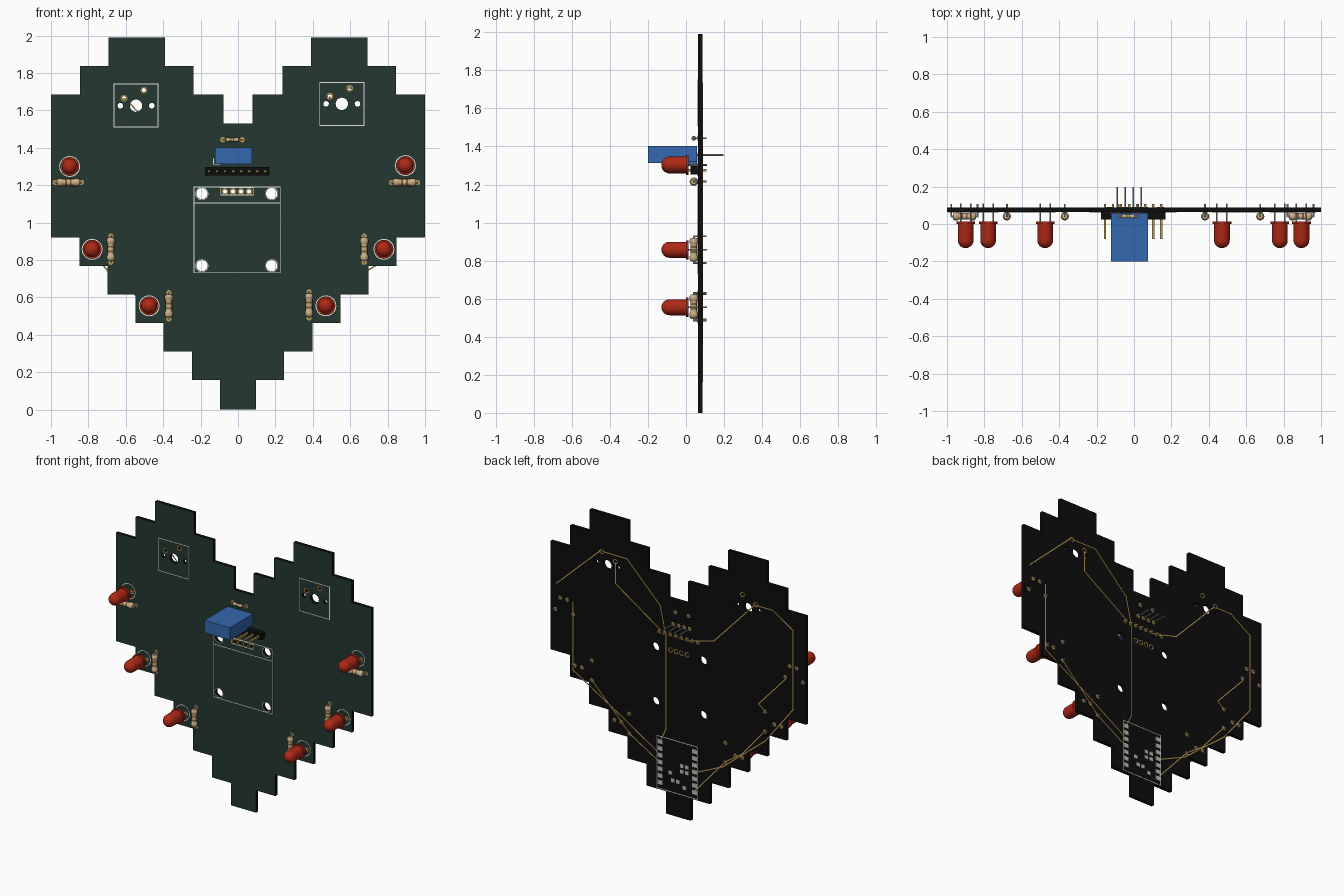
import bpy, bmesh, math
from mathutils import Vector, Matrix

if "Cube" in bpy.data.objects:
    bpy.data.objects.remove(bpy.data.objects["Cube"])

FRONT, BACK = 0.063, 0.087


def material(name, r, g, b):
    m = bpy.data.materials.new(name)
    m.use_nodes = True
    m.diffuse_color = (r, g, b, 1)
    m.node_tree.nodes["Principled BSDF"].inputs["Base Color"].default_value = (r, g, b, 1)
    return m


GREEN = material("board green", .018, .039, .029)
BLACK = material("black", .004, .004, .004)
RED = material("red lens", .42, .022, .008)
BLUE = material("blue", .035, .14, .43)
SILVER = material("silver", .5, .5, .48)
GOLD = material("gold", .5, .32, .08)
WHITE = material("white print", .85, .85, .82)
BEIGE = material("beige", .6, .43, .25)
BROWN = material("brown band", .22, .11, .04)


def finish(name, bm, *mats, smooth=False):
    bmesh.ops.recalc_face_normals(bm, faces=bm.faces)
    mesh = bpy.data.meshes.new(name)
    bm.to_mesh(mesh)
    bm.free()
    ob = bpy.data.objects.new(name, mesh)
    bpy.context.collection.objects.link(ob)
    for m in mats:
        mesh.materials.append(m)
    if smooth:
        bpy.ops.object.select_all(action="DESELECT")
        ob.select_set(True)
        bpy.context.view_layer.objects.active = ob
        bpy.ops.object.shade_smooth_by_angle(angle=math.radians(40))
    return ob


def box(bm, x0, x1, y0, y1, z0, z1):
    mat = Matrix.Translation(((x0 + x1) / 2, (y0 + y1) / 2, (z0 + z1) / 2))
    bmesh.ops.create_cube(bm, size=1, matrix=mat @ Matrix.Diagonal((x1 - x0, y1 - y0, z1 - z0, 1)))


def rod(bm, a, b, r, sides=8):
    a, b = Vector(a), Vector(b)
    mat = Matrix.Translation((a + b) / 2) @ (b - a).to_track_quat("Z", "Y").to_matrix().to_4x4()
    bmesh.ops.create_cone(bm, cap_ends=True, segments=sides, radius1=r, radius2=r,
                          depth=(b - a).length, matrix=mat)


def lathe(bm, profile, centre, axis, sides=24):
    """Revolve (radius, distance) points about an axis through centre."""
    rot = Vector(axis).to_track_quat("Z", "Y").to_matrix().to_4x4()
    verts = [bm.verts.new((r, 0, t)) for r, t in profile]
    edges = [bm.edges.new(p) for p in zip(verts, verts[1:])]
    got = bmesh.ops.spin(bm, geom=verts + edges, cent=(0, 0, 0), axis=(0, 0, 1),
                         angle=math.tau, steps=sides, use_merge=True)
    new = {v for e in edges for f in e.link_faces for v in f.verts} | set(verts)
    stack = list(new)
    while stack:
        for e in stack.pop().link_edges:
            for v in e.verts:
                if v not in new:
                    new.add(v)
                    stack.append(v)
    bmesh.ops.transform(bm, matrix=Matrix.Translation(centre) @ rot, verts=list(new))
    bmesh.ops.remove_doubles(bm, verts=list(new), dist=1e-5)


def strip(bm, points, y, width):
    """Flat printed line through (x, z) points."""
    for (ax, az), (bx, bz) in zip(points, points[1:]):
        d = Vector((bx - ax, 0, bz - az))
        mat = Matrix.Translation(((ax + bx) / 2, y, (az + bz) / 2)) @ \
            Matrix.Rotation(-math.atan2(d.z, d.x), 4, "Y") @ \
            Matrix.Diagonal((d.length + width, .002, width, 1))
        bmesh.ops.create_cube(bm, size=1, matrix=mat)


def frame(bm, x0, x1, z0, z1, y, w=.005):
    strip(bm, [(x0, z0), (x1, z0), (x1, z1), (x0, z1), (x0, z0)], y, w)


def ring(bm, x, z, y, inner, outer):
    h = .001
    lathe(bm, [(inner, -h), (outer, -h), (outer, h), (inner, h), (inner, -h)], (x, y, z), (0, 1, 0), 20)


# Part positions
switches = [(-.545, 1.625), (.555, 1.635)]
mounts = [(x, z) for x in (-.193, .18) for z in (.77, 1.155)]
screen_pins = [(-.07 + .043 * i, 1.166) for i in range(4)]
leds = [(-.9, 1.3), (.895, 1.305), (-.78, .857), (.78, .857), (-.475, .555), (.47, .555)]
resistors = [(-.68, .858, 0, 1), (.675, .858, 0, 1), (-.37, .555, 0, 1), (.38, .56, 0, 1),
             (-.907, 1.215, 1, 0), (.89, 1.215, 1, 0)]
header_x = [-.155 + .043 * i for i in range(8)]
sensor_x = [-.09 + .043 * i for i in range(4)]

# Stepped heart board
S = .1525
bm = bmesh.new()
half = [(.097, 0)]
for i in range(1, 7):
    half += [(.097 + .15 * (i - 1), S * i + .005), (.097 + .15 * i, S * i + .005)]
half[-1] = (1, S * 6 + .005)
half += [(1, 1.685), (.845, 1.685), (.845, 1.837), (.692, 1.837), (.692, 1.99), (.39, 1.99),
         (.39, 1.837), (.238, 1.837), (.238, 1.685), (.077, 1.685), (.077, 1.53)]
outline = half + [(-x, z) for x, z in reversed(half)]
face = bm.faces.new([bm.verts.new((x, FRONT, z)) for x, z in outline])
ext = bmesh.ops.extrude_face_region(bm, geom=[face])
bmesh.ops.translate(bm, vec=(0, BACK - FRONT, 0),
                    verts=[g for g in ext["geom"] if isinstance(g, bmesh.types.BMVert)])
board = finish("board", bm, GREEN, BLACK)

# Drilled holes
bm = bmesh.new()
holes = [(x, z, .03) for x, z in mounts] + [(x, z, .011) for x, z in screen_pins]
for x, z in switches:
    holes += [(x, z, .033), (x - .084, z, .015), (x + .084, z, .015),
              (x - .064, z + .04, .011), (x + .042, z + .083, .011)]
for x, z, r in holes:
    rod(bm, (x, 0, z), (x, .15, z), r, 24)
cutter = finish("hole_cutter", bm)
cutter.hide_render = True
mod = board.modifiers.new("holes", "BOOLEAN")
mod.object, mod.operation, mod.solver = cutter, "DIFFERENCE", "EXACT"
bpy.context.view_layer.objects.active = board
bpy.ops.object.modifier_apply(modifier="holes")
bpy.data.objects.remove(cutter)
board.data.materials.clear()
for m in (GREEN, BLACK):
    board.data.materials.append(m)
for p in board.data.polygons:
    p.material_index = 0 if p.normal.y < -.9 else 1

# White print on the front, and the controller outline on the back
bm = bmesh.new()
yf, yb = FRONT - .001, BACK + .001
for x, z in switches:
    frame(bm, x - .118, x + .118, z - .115, z + .115, yf)
frame(bm, -.235, .226, .732, 1.19, yf)
strip(bm, [(-.235, 1.105), (.226, 1.105)], yf, .005)
frame(bm, -.092, .081, 1.147, 1.186, yf, .004)
for x, z in mounts:
    ring(bm, x, z, yf, .031, .035)
for x, z in leds:
    ring(bm, x, z, yf, .051, .056)
strip(bm, [(-.13, 1.34), (-.13, 1.312), (-.1, 1.312)], yf, .005)
frame(bm, -.15, .165, .165, .535, yb)
finish("white_print", bm, WHITE)

# Lamps with domed lens and flange
for i, (x, z) in enumerate(leds):
    bm = bmesh.new()
    dome = [(.042 * math.cos(a), .1 + .042 * math.sin(a)) for a in
            [math.pi / 2 * k / 6 for k in range(6)]]
    lathe(bm, [(0, 0), (.05, 0), (.05, .014), (.042, .014)] + dome + [(0, .142)],
          (x, .013, z), (0, -1, 0))
    finish(f"lamp_{i + 1}", bm, RED, smooth=True)

# Resistors with bulged ends and colour bands
def resistor(name, x, z, axis, k):
    bm = bmesh.new()
    side = [(0, .062), (.015, .061), (.022, .052), (.022, .036), (.018, .03),
            (.018, .018), (.018, .008)]
    prof = [(r * k, -t * k) for r, t in side] + [(r * k, t * k) for r, t in reversed(side)]
    lathe(bm, prof, (x, .041, z), axis, 16)
    ob = finish(name, bm, BEIGE, BROWN, smooth=True)
    for p in ob.data.polygons:
        t = abs((p.center - Vector((x, .041, z))).dot(Vector(axis))) / k
        p.material_index = 1 if .009 < t < .016 else 0


for i, (x, z, ax, az) in enumerate(resistors):
    resistor(f"resistor_{i + 1}", x, z, (ax, 0, az), 1)
resistor("small_resistor", -.03, 1.443, (1, 0, 0), .55)

# Wire leads and the gold pads around them
wires, pads = bmesh.new(), bmesh.new()
lead_pts = []
for x, z in leds:
    for s in (-.027, .027):
        rod(wires, (x + s, .01, z), (x + s, .11, z), .004)
        lead_pts.append((x + s, z))
for x, z, ax, az in resistors + [(-.03, 1.443, 1, 0)]:
    reach = .07 if z < 1.4 else .052
    for s in (-reach, reach):
        px, pz = x + s * ax, z + s * az
        rod(wires, (x, .041, z), (px, .041, pz), .005)
        rod(wires, (px, .037, pz), (px, .108, pz), .005)
        lead_pts.append((px, pz))
for x in sensor_x:
    rod(wires, (x, .05, 1.355), (x, .198, 1.355), .004)
    lead_pts.append((x, 1.355))
finish("wire_leads", wires, SILVER, smooth=True)
lead_pts += [(x, 1.275) for x in header_x]
for x, z in lead_pts:
    for y in (yf, yb):
        ring(pads, x, z, y, .004, .014)
drilled = [(x - .064, z + .04) for x, z in switches] + [(x + .042, z + .083) for x, z in switches]
for x, z in drilled + screen_pins:
    for y in (yf, yb):
        ring(pads, x, z, y, .0112, .018)
finish("gold_pads", pads, GOLD)

# Pin header
bm = bmesh.new()
for x in header_x:
    box(bm, x - .0215, x + .0215, .024, FRONT, 1.252, 1.298)
finish("header_block", bm, BLACK)
bm = bmesh.new()
for x in header_x:
    box(bm, x - .006, x + .006, -.08, .108, 1.269, 1.281)
finish("header_pins", bm, GOLD)

# Blue sensor, slotted underneath near the board
bm = bmesh.new()
box(bm, -.122, .076, -.2, .058, 1.322, 1.402)
box(bm, -.122, .076, -.2, .0, 1.314, 1.322)
for x in sensor_x[:3]:
    box(bm, x + .012, x + .034, .0, .058, 1.308, 1.322)
finish("sensor_body", bm, BLUE)

# Controller solder lands on the back
bm = bmesh.new()
for i in range(7):
    z = .21 + .048 * i
    for x in (-.128, .14):
        box(bm, x - .02, x + .02, BACK, BACK + .003, z - .015, z + .015)
for x, z in [(-.07, .37), (-.07, .33), (-.03, .37), (-.03, .33), (.04, .25), (.0, .25), (-.05, .22), (.06, .3)]:
    box(bm, x - .014, x + .014, BACK, BACK + .003, z - .013, z + .013)
finish("controller_lands", bm, SILVER)

# Copper traces on the back
bm = bmesh.new()
for path in [
    [(.95, 1.4), (.61, 1.72), (.4, 1.72), (.14, 1.46), (.1, 1.28)],
    [(.49, 1.67), (.49, 1.52), (.14, 1.29)],
    [(.82, 1.3), (.82, .82), (.45, .6), (.16, .42)],
    [(.675, .79), (.44, .555), (.38, .49), (.16, .36)],
    [(.093, 1.26), (.093, .6), (.14, .5)],
    [(-.085, 1.27), (-.28, 1.32), (-.6, 1.66), (-.74, 1.66), (-.9, 1.56), (-.9, 1.0), (-.68, .72), (-.35, .45), (-.13, .35)],
    [(-.84, 1.2), (-.63, .97), (-.68, .93)],
    [(-.68, .79), (-.5, .58), (-.37, .49), (-.13, .22)]]:
    strip(bm, path, yb, .007)
finish("copper_traces", bm, GOLD)
